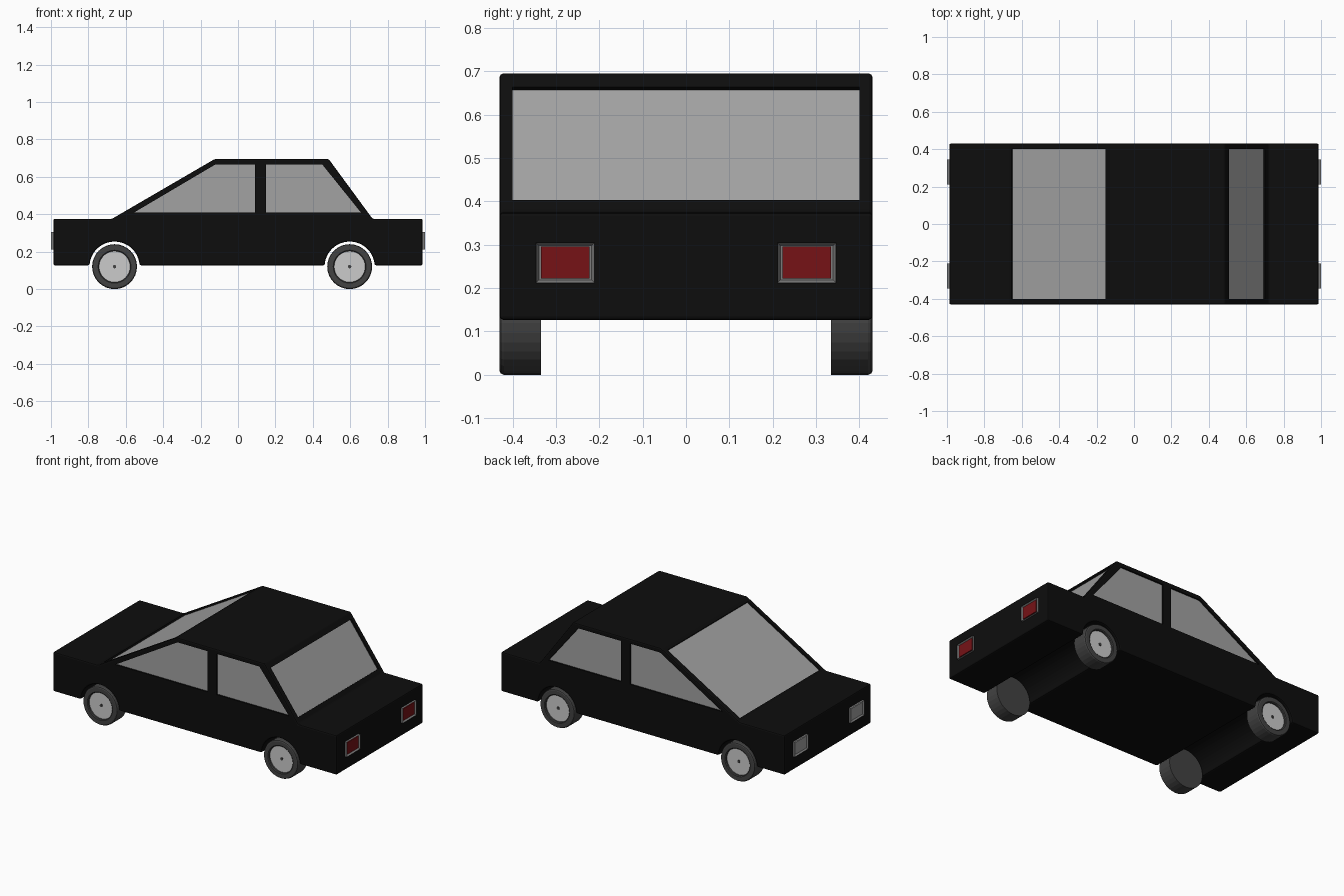
import bpy, bmesh, math
from mathutils import Matrix, Vector

if "Cube" in bpy.data.objects:
    bpy.data.objects.remove(bpy.data.objects["Cube"])


def material(name, r, g, b):
    m = bpy.data.materials.new(name)
    m.diffuse_color = (r, g, b, 1)
    m.use_nodes = True
    m.node_tree.nodes["Principled BSDF"].inputs["Base Color"].default_value = m.diffuse_color
    return m


PAINT = material("black_paint", 0.004, 0.004, 0.004)
GLASS = material("glass", 0.36, 0.36, 0.36)
RUBBER = material("rubber", 0.055, 0.055, 0.055)
METAL = material("metal", 0.6, 0.6, 0.6)
TRIM = material("trim", 0.2, 0.2, 0.2)
RED = material("red_lens", 0.18, 0.006, 0.008)
CLEAR = material("clear_lens", 0.36, 0.36, 0.36)


def finish(name, bm, mat):
    bmesh.ops.recalc_face_normals(bm, faces=bm.faces)
    me = bpy.data.meshes.new(name)
    bm.to_mesh(me)
    bm.free()
    ob = bpy.data.objects.new(name, me)
    bpy.context.collection.objects.link(ob)
    if mat:
        me.materials.append(mat)
    return ob


def prism(name, pts, y0, y1, mat=None):
    """Side outline (x, z) extruded from y0 to y1."""
    bm = bmesh.new()
    face = bm.faces.new([bm.verts.new((x, y0, z)) for x, z in pts])
    ext = bmesh.ops.extrude_face_region(bm, geom=[face])
    bmesh.ops.translate(bm, vec=(0, y1 - y0, 0),
                        verts=[v for v in ext["geom"] if isinstance(v, bmesh.types.BMVert)])
    return finish(name, bm, mat)


def lathe(name, profile, x, z, side, mat):
    """Profile of (radius, distance from centre line) spun about a wheel axis."""
    bm = bmesh.new()
    vs = [bm.verts.new((r, side * y, 0)) for r, y in profile]
    es = [bm.edges.new(p) for p in zip(vs, vs[1:])]
    bmesh.ops.spin(bm, geom=vs + es, cent=(0, 0, 0), axis=(0, 1, 0),
                   angle=2 * math.pi, steps=32)
    bmesh.ops.remove_doubles(bm, verts=bm.verts, dist=1e-5)
    bmesh.ops.translate(bm, verts=bm.verts, vec=(x, 0, z))
    return finish(name, bm, mat)


def box(name, lo, hi, mat, recess_dir=0):
    lo, hi = Vector(lo), Vector(hi)
    bm = bmesh.new()
    size = hi - lo
    bmesh.ops.create_cube(bm, size=1, matrix=Matrix.Translation((lo + hi) / 2)
                          @ Matrix.Diagonal((*size, 1)))
    if recess_dir:
        bm.normal_update()
        f = [f for f in bm.faces if f.normal.x * recess_dir > 0.9]
        bmesh.ops.inset_region(bm, faces=f, thickness=0.01)
        bmesh.ops.translate(bm, verts=f[0].verts, vec=(-0.012 * recess_dir, 0, 0))
    return finish(name, bm, mat)


def apply_modifiers(ob):
    bpy.context.view_layer.objects.active = ob
    for m in list(ob.modifiers):
        bpy.ops.object.modifier_apply(modifier=m.name)


# Body outline with wheel arches
WHEEL_X, WHEEL_Z, ARCH = (-0.66, 0.597), 0.12, 0.134
BOTTOM, HALF = 0.127, 0.43
outline = [(0.987, BOTTOM), (0.987, 0.375), (0.72, 0.375), (0.485, 0.695),
           (-0.125, 0.695), (-0.675, 0.375), (-0.987, 0.375), (-0.987, BOTTOM)]
start = math.asin((BOTTOM - WHEEL_Z) / ARCH)
for wx in WHEEL_X:
    for i in range(25):
        a = math.pi - start - (math.pi - 2 * start) * i / 24
        outline.append((wx + ARCH * math.cos(a), WHEEL_Z + ARCH * math.sin(a)))
body = prism("car_body", outline, -HALF, HALF, PAINT)
bevel = body.modifiers.new("bevel", "BEVEL")
bevel.width, bevel.segments, bevel.limit_method = 0.008, 2, "ANGLE"
bevel.angle_limit = math.radians(25)
apply_modifiers(body)


def slanted(a, b, t0, t1, inner, outer):
    """Quad lying along line a-b, between two offsets from it."""
    a, b = Vector(a), Vector(b)
    d = (b - a).normalized()
    n = Vector((-d.y, d.x))
    if n.y < 0:
        n = -n
    return [a + d * t0 + n * inner, a + d * t1 + n * inner,
            a + d * t1 + n * outer, a + d * t0 + n * outer]


# Windows: each has a recess cut and a pane
front_side = [(-0.555, 0.41), (0.09, 0.41), (0.09, 0.667), (-0.12, 0.667)]
rear_side = [(0.15, 0.41), (0.657, 0.41), (0.45, 0.667), (0.15, 0.667)]
cutters = []
for label, pts in (("front", front_side), ("rear", rear_side)):
    for s, hand in ((-1, "near"), (1, "far")):
        cutters.append(prism("cutter", pts, s * 0.41, s * 0.46))
        prism(f"{label}_side_window_{hand}", pts, s * 0.405, s * 0.42, GLASS)
for label, a, b, t0, t1 in (("windscreen", (-0.675, 0.375), (-0.125, 0.695), 0.023, 0.606),
                            ("rear_window", (0.72, 0.375), (0.485, 0.695), 0.035, 0.358)):
    cutters.append(prism("cutter", slanted(a, b, t0, t1, -0.016, 0.04), -0.4, 0.4))
    prism(label, slanted(a, b, t0, t1, -0.02, -0.01), -0.4, 0.4, GLASS)
for c in cutters:
    m = body.modifiers.new("recess", "BOOLEAN")
    m.operation, m.solver, m.object = "DIFFERENCE", "EXACT", c
apply_modifiers(body)
for c in cutters:
    bpy.data.objects.remove(c)

# Wheels
tyre = [(0, 0.335), (0.12, 0.335), (0.12, 0.42), (0.117, 0.427), (0.112, 0.43),
        (0.088, 0.43), (0.083, 0.426), (0.083, 0.412), (0, 0.412)]
rim = [(0.083, 0.405), (0.083, 0.416), (0, 0.416)]
hub = [(0.009, 0.41), (0.009, 0.42), (0, 0.42)]
for wx, end in zip(WHEEL_X, ("front", "rear")):
    for s, hand in ((-1, "near"), (1, "far")):
        for part, prof, mat in (("tyre", tyre, RUBBER), ("rim", rim, METAL),
                                ("hub", hub, RUBBER)):
            lathe(f"{end}_{part}_{hand}", prof, wx, WHEEL_Z, s, mat)

# Lamps
for d, label, lens in ((-1, "headlamp", CLEAR), (1, "tail_lamp", RED)):
    for s, hand in ((-1, "near"), (1, "far")):
        ys = sorted((s * 0.211, s * 0.346))
        xs = sorted((d * 0.97, d * 1.0))
        box(f"{label}_frame_{hand}", (xs[0], ys[0], 0.212), (xs[1], ys[1], 0.305), TRIM, d)
        xs = sorted((d * 0.98, d * 0.994))
        box(f"{label}_lens_{hand}", (xs[0], ys[0] + 0.012, 0.222),
            (xs[1], ys[1] - 0.012, 0.296), lens)
